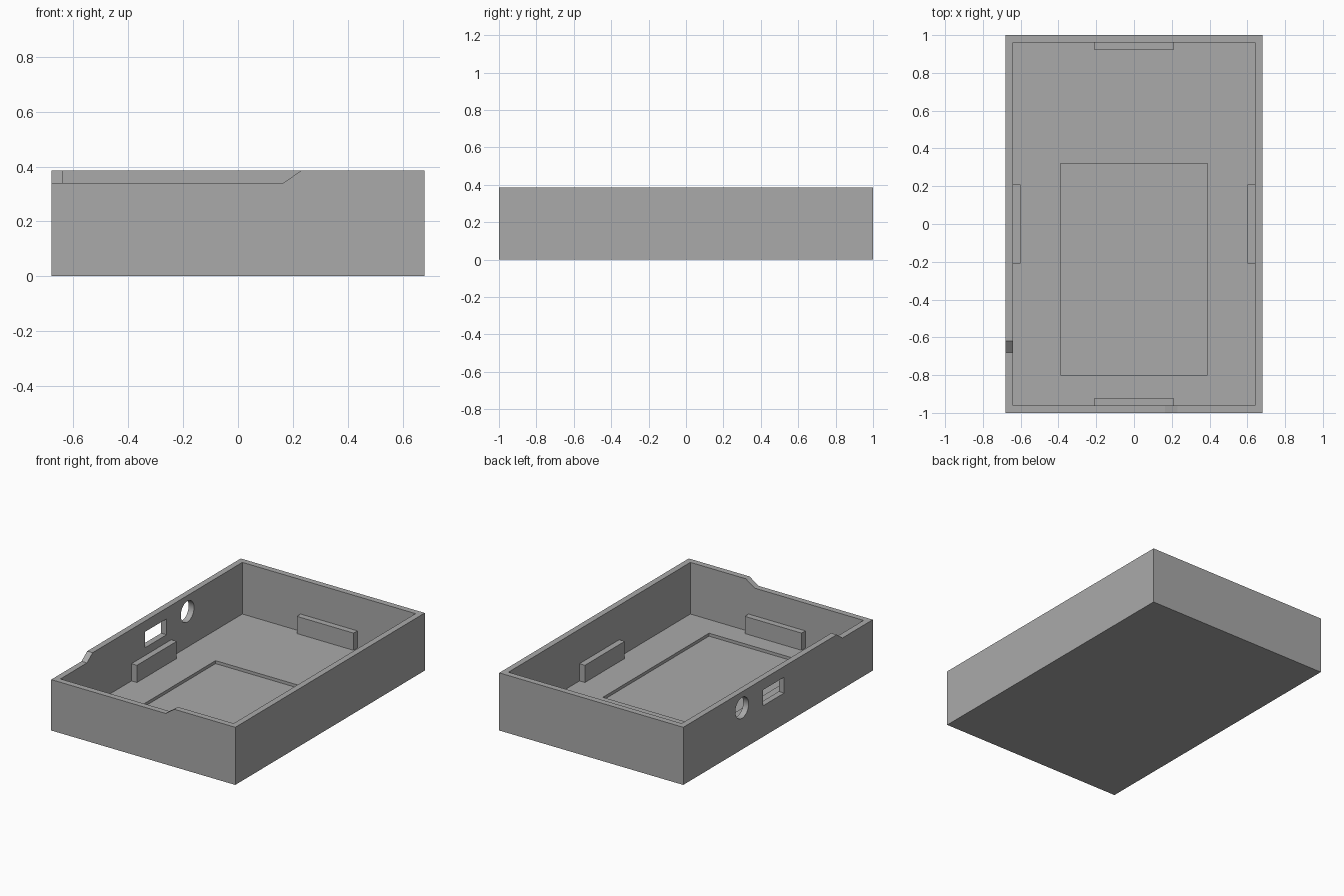
import bpy, bmesh, math
from mathutils import Matrix, Vector

default = bpy.data.objects.get("Cube")
if default:
    bpy.data.objects.remove(default, do_unlink=True)

W, L, H = 0.68, 1.0, 0.385      # half width, half length, height
WALL, FLOOR = 0.04, 0.04
NOTCH_Z = 0.34

grey = bpy.data.materials.new("plain grey")
grey.use_nodes = True
colour = (0.40, 0.40, 0.40, 1)
grey.diffuse_color = colour
grey.node_tree.nodes["Principled BSDF"].inputs["Base Color"].default_value = colour


def finish(name, bm):
    bmesh.ops.recalc_face_normals(bm, faces=bm.faces)
    mesh = bpy.data.meshes.new(name)
    bm.to_mesh(mesh)
    bm.free()
    mesh.materials.append(grey)
    obj = bpy.data.objects.new(name, mesh)
    bpy.context.collection.objects.link(obj)
    return obj


def box(name, lo, hi):
    bm = bmesh.new()
    bmesh.ops.create_cube(bm, size=1)
    lo, hi = Vector(lo), Vector(hi)
    for v in bm.verts:
        v.co = (lo + hi) / 2 + v.co * (hi - lo)
    return finish(name, bm)


def prism(name, points, sweep):
    bm = bmesh.new()
    face = bm.faces.new([bm.verts.new(p) for p in points])
    new = bmesh.ops.extrude_face_region(bm, geom=[face])["geom"]
    bmesh.ops.translate(bm, vec=sweep, verts=[v for v in new if isinstance(v, bmesh.types.BMVert)])
    return finish(name, bm)


def cut(target, cutter):
    mod = target.modifiers.new("cut", "BOOLEAN")
    mod.operation, mod.solver, mod.object = "DIFFERENCE", "EXACT", cutter
    bpy.ops.object.select_all(action="DESELECT")
    bpy.context.view_layer.objects.active = target
    target.select_set(True)
    bpy.ops.object.modifier_apply(modifier=mod.name)
    bpy.data.objects.remove(cutter, do_unlink=True)


def notch_profile(start, low, high):
    # lowered rim with a sloped end, carried on above the wall
    rise = H - NOTCH_Z
    return [(start, NOTCH_Z), (low, NOTCH_Z), (2 * high - low, H + rise), (start, H + rise)]


# Open tray: outer block, hollow interior, shallow floor recess
tray = box("tray", (-W, -L, 0), (W, L, H))
cut(tray, box("hollow", (WALL - W, WALL - L, FLOOR), (W - WALL, L - WALL, 1)))
cut(tray, box("recess", (-0.39, -0.80, 0.02), (0.39, 0.32, 0.2)))

# Lowered rim at the front right corner
front = [(x, -1.1, z) for x, z in notch_profile(-0.8, 0.165, 0.23)]
cut(tray, prism("front_notch", front, (0, 0.2, 0)))
side = [(-0.8, y, z) for y, z in notch_profile(-1.1, -0.68, -0.62)]
cut(tray, prism("side_notch", side, (0.2, 0, 0)))

# Rectangular and round ports in the right wall
cut(tray, box("port", (-0.8, -0.065, 0.207), (-0.6, 0.16, 0.313)))
bm = bmesh.new()
bmesh.ops.create_cone(bm, cap_ends=True, segments=40, radius1=0.07, radius2=0.07, depth=0.2,
                      matrix=Matrix.Translation((-0.7, 0.38, 0.278)) @ Matrix.Rotation(math.pi / 2, 4, "Y"))
cut(tray, finish("round_port", bm))
bpy.ops.object.shade_smooth_by_angle(angle=math.radians(30))

# Support ribs at the middle of each wall, set slightly into wall and floor
HALF, TOP, SINK = 0.21, 0.155, 0.01
for s, end, flank in ((-1, "front", "right"), (1, "back", "left")):
    for name, axis, half in ((end, 1, L), (flank, 0, W)):
        lo, hi = [-HALF, -HALF, FLOOR - SINK], [HALF, HALF, TOP]
        a, b = s * (half - WALL + SINK), s * (half - 2 * WALL)
        lo[axis], hi[axis] = min(a, b), max(a, b)
        box(name + "_rib", lo, hi)
